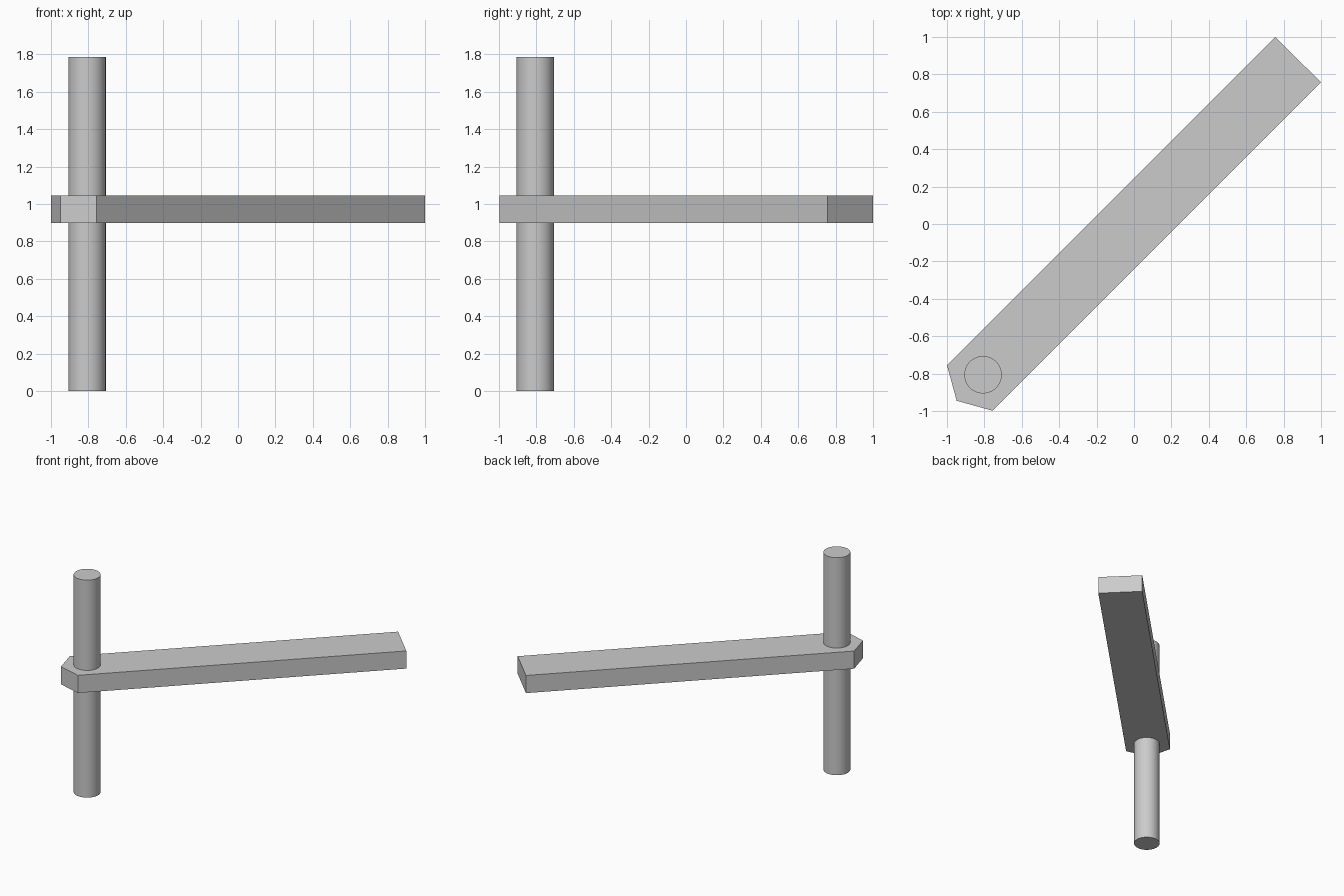
import bpy
import bmesh
import math

cube = bpy.data.objects.get("Cube")
if cube:
    bpy.data.objects.remove(cube, do_unlink=True)

# Single plain grey
grey = bpy.data.materials.new("plain_grey")
grey.use_nodes = True
colour = (0.6, 0.6, 0.6, 1.0)
grey.diffuse_color = colour
grey.node_tree.nodes["Principled BSDF"].inputs["Base Color"].default_value = colour


def extruded_outline(name, outline, bottom, top):
    """Solid prism from a flat outline."""
    bm = bmesh.new()
    base = bm.faces.new([bm.verts.new((x, y, bottom)) for x, y in outline])
    raised = bmesh.ops.extrude_face_region(bm, geom=[base])["geom"]
    verts = [v for v in raised if isinstance(v, bmesh.types.BMVert)]
    bmesh.ops.translate(bm, verts=verts, vec=(0, 0, top - bottom))
    bmesh.ops.recalc_face_normals(bm, faces=bm.faces)
    mesh = bpy.data.meshes.new(name)
    bm.to_mesh(mesh)
    bm.free()
    mesh.materials.append(grey)
    obj = bpy.data.objects.new(name, mesh)
    bpy.context.collection.objects.link(obj)
    return obj


# Diagonal arm with a pointed end around the post
extruded_outline(
    "arm",
    [(-0.757, -0.998), (1.0, 0.757), (0.755, 1.0), (-1.0, -0.755), (-0.948, -0.945)],
    0.9, 1.045)

# Round post passing through the arm
height = 1.787
bpy.ops.mesh.primitive_cylinder_add(
    vertices=64, radius=0.1, depth=height, location=(-0.807, -0.806, height / 2))
post = bpy.context.object
post.name = "post"
post.data.materials.append(grey)
bpy.ops.object.shade_smooth_by_angle(angle=math.radians(30))
